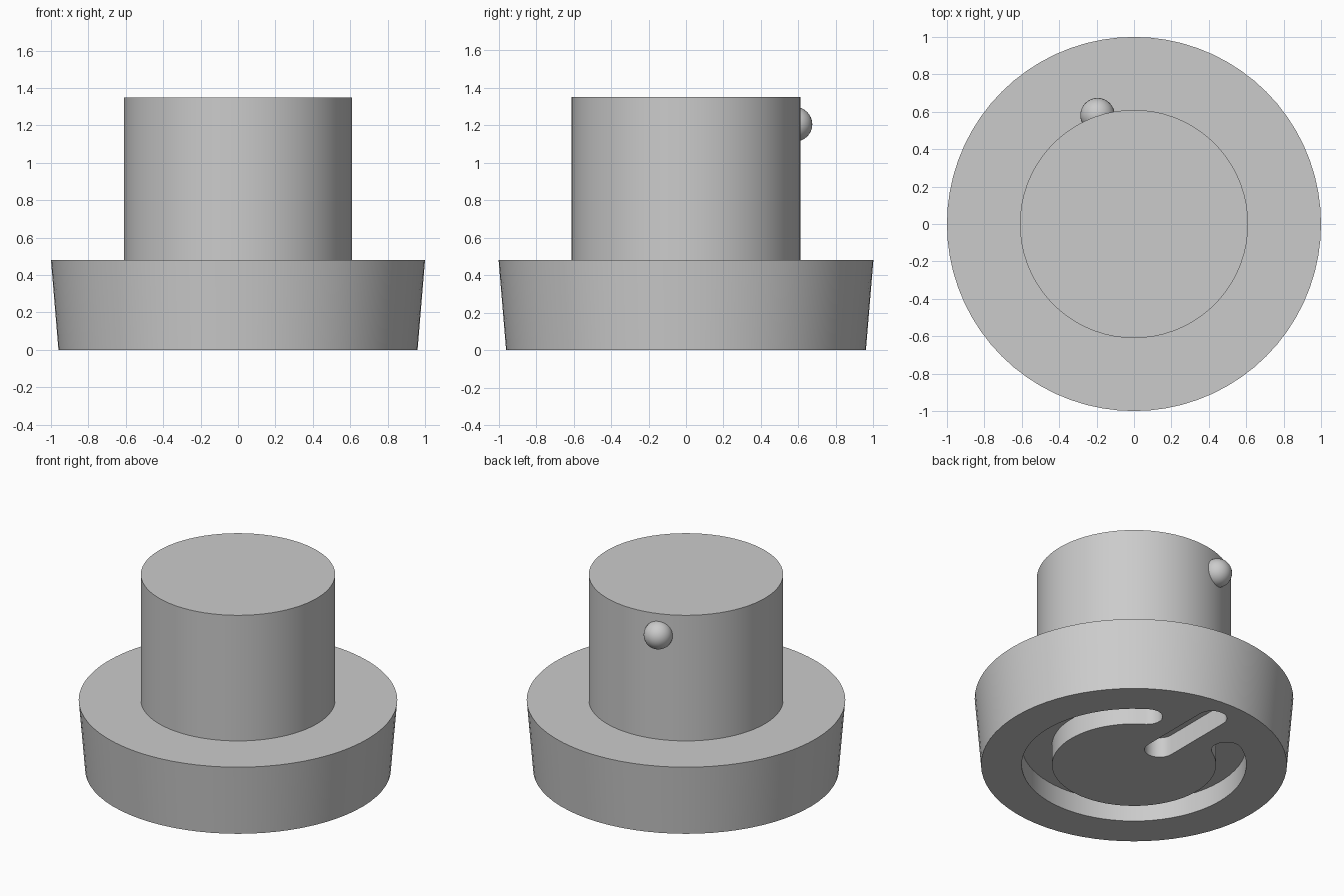
import bpy, bmesh, math
from mathutils import Vector

cube = bpy.data.objects.get("Cube")
if cube:
    bpy.data.objects.remove(cube, do_unlink=True)

# One plain grey for the whole part
grey = bpy.data.materials.new("light_grey")
grey.use_nodes = True
colour = (0.6, 0.6, 0.6, 1)
grey.diffuse_color = colour
grey.node_tree.nodes["Principled BSDF"].inputs["Base Color"].default_value = colour

SIDES = 72
GROOVE_DEPTH = 0.14
HALF_WIDTH = 0.095
RING_RADIUS = 0.61


def make_object(name, bm):
    bmesh.ops.recalc_face_normals(bm, faces=bm.faces)
    mesh = bpy.data.meshes.new(name)
    bm.to_mesh(mesh)
    bm.free()
    mesh.materials.append(grey)
    obj = bpy.data.objects.new(name, mesh)
    bpy.context.collection.objects.link(obj)
    return obj


def activate(obj):
    bpy.ops.object.select_all(action='DESELECT')
    obj.select_set(True)
    bpy.context.view_layer.objects.active = obj


def lathe(name, profile):
    """Turn a (radius, height) profile that starts and ends on the axis."""
    bm = bmesh.new()
    verts = [bm.verts.new((r, 0, z)) for r, z in profile]
    edges = [bm.edges.new(pair) for pair in zip(verts, verts[1:])]
    bmesh.ops.spin(bm, geom=verts + edges, cent=(0, 0, 0), axis=(0, 0, 1),
                   angle=math.tau, steps=SIDES, use_duplicate=False)
    bmesh.ops.remove_doubles(bm, verts=bm.verts, dist=1e-4)
    bmesh.ops.dissolve_limit(bm, angle_limit=0.01, verts=bm.verts, edges=bm.edges)
    return make_object(name, bm)


def groove_cutter(name, path):
    """Solid band with rounded ends that follows a flat path."""
    points = [Vector(p) for p in path]
    left, right = [], []
    for i, p in enumerate(points):
        along = (points[min(i + 1, len(points) - 1)] - points[max(i - 1, 0)]).normalized()
        side = Vector((-along.y, along.x)) * HALF_WIDTH
        left.append(p + side)
        right.append(p - side)

    def cap(centre, start):
        arm = start - centre
        turned = Vector((arm.y, -arm.x))
        return [centre + arm * math.cos(a) + turned * math.sin(a)
                for a in (math.pi * k / 12 for k in range(1, 12))]

    outline = left + cap(points[-1], left[-1]) + right[::-1] + cap(points[0], right[0])
    bm = bmesh.new()
    face = bm.faces.new([bm.verts.new((p.x, p.y, -0.1)) for p in outline])
    extruded = bmesh.ops.extrude_face_region(bm, geom=[face])
    top = [g for g in extruded["geom"] if isinstance(g, bmesh.types.BMVert)]
    bmesh.ops.translate(bm, verts=top, vec=(0, 0, GROOVE_DEPTH + 0.1))
    cutter = make_object(name, bm)
    cutter.hide_render = True
    return cutter


# Tapered cap with the round stem on top
body = lathe("cap_and_stem", [(0, 0), (0.96, 0), (1, 0.48), (RING_RADIUS, 0.48),
                              (RING_RADIUS, 1.35), (0, 1.35)])

# Open ring groove and straight slot sunk into the underside
gap = math.radians(32)
steps = 60
angles = [math.pi / 2 + gap + (math.tau - 2 * gap) * i / steps for i in range(steps + 1)]
ring = [(RING_RADIUS * math.cos(a), RING_RADIUS * math.sin(a)) for a in angles]
cutters = [groove_cutter("ring_groove_cutter", ring),
           groove_cutter("slot_cutter", [(0, 0.25), (0, 0.76)])]
for cutter in cutters:
    cut = body.modifiers.new(cutter.name, 'BOOLEAN')
    cut.operation = 'DIFFERENCE'
    cut.solver = 'EXACT'
    cut.object = cutter
    activate(body)
    bpy.ops.object.modifier_apply(modifier=cut.name)
    bpy.data.objects.remove(cutter, do_unlink=True)

# Locating bump on the back of the stem
bm = bmesh.new()
bmesh.ops.create_uvsphere(bm, u_segments=32, v_segments=16, radius=0.092)
bmesh.ops.translate(bm, verts=bm.verts, vec=(-0.195, 0.582, 1.205))
bump = make_object("locating_bump", bm)

for obj in (body, bump):
    activate(obj)
    bpy.ops.object.shade_smooth_by_angle(angle=math.radians(30))
